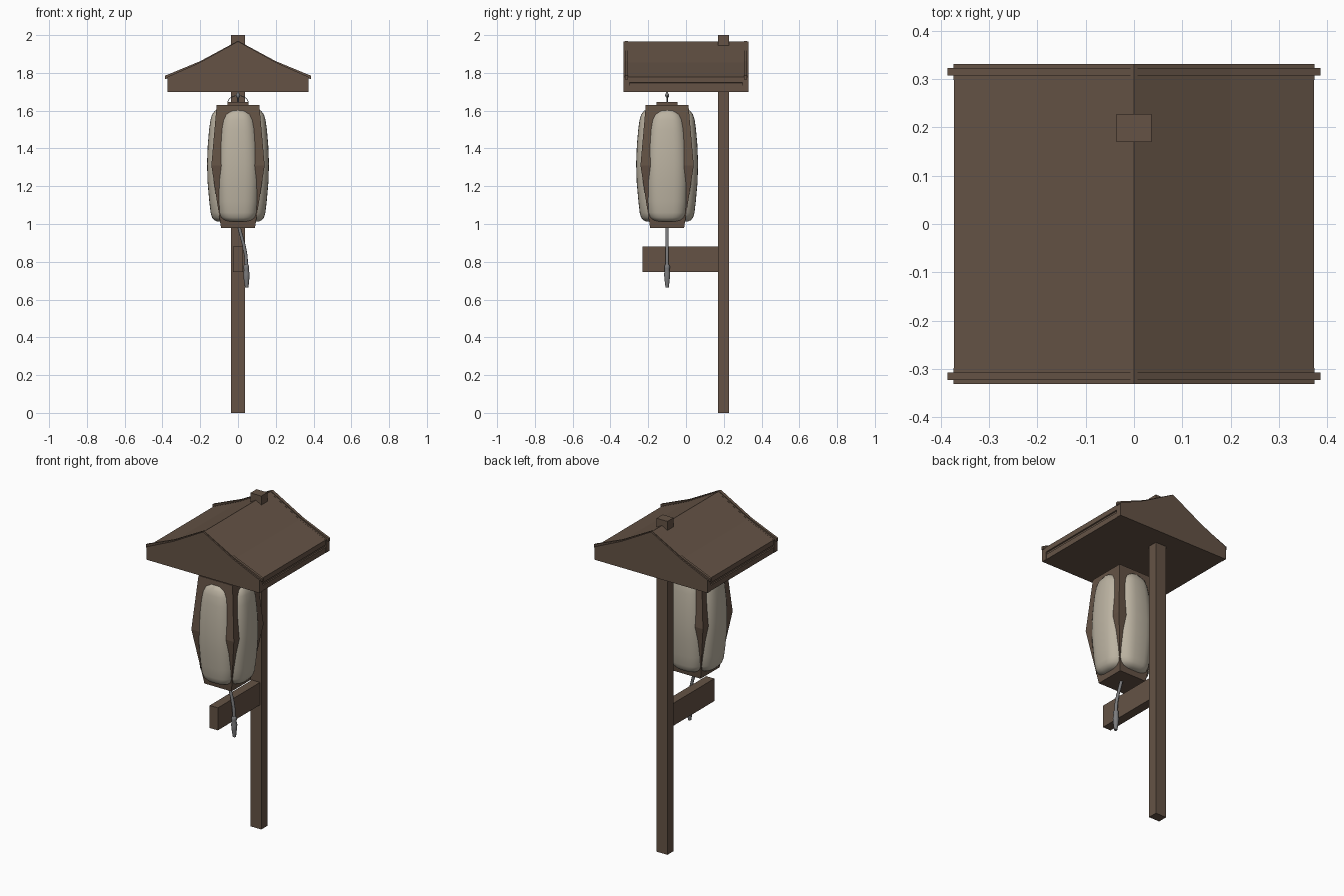
import bpy, bmesh, math
from mathutils import Vector

if "Cube" in bpy.data.objects:
    bpy.data.objects.remove(bpy.data.objects["Cube"])


def material(name, rgb):
    m = bpy.data.materials.new(name)
    m.diffuse_color = (*rgb, 1)
    m.use_nodes = True
    m.node_tree.nodes["Principled BSDF"].inputs["Base Color"].default_value = m.diffuse_color
    return m


WOOD = material("brown wood", (0.128, 0.086, 0.06))
PAPER = material("cream paper", (0.50, 0.45, 0.36))
METAL = material("grey cord", (0.20, 0.20, 0.205))


def finish(name, bm, mat, smooth=None):
    bmesh.ops.recalc_face_normals(bm, faces=bm.faces[:])
    me = bpy.data.meshes.new(name)
    bm.to_mesh(me)
    bm.free()
    me.materials.append(mat)
    ob = bpy.data.objects.new(name, me)
    bpy.context.collection.objects.link(ob)
    if smooth:
        bpy.ops.object.select_all(action='DESELECT')
        ob.select_set(True)
        bpy.context.view_layer.objects.active = ob
        bpy.ops.object.shade_smooth_by_angle(angle=math.radians(smooth))
    return ob


def loft(name, rings, mat, smooth=None):
    """Join rings of points (same count) and cap both ends."""
    bm = bmesh.new()
    vs = [[bm.verts.new(p) for p in r] for r in rings]
    n = len(vs[0])
    for a, b in zip(vs, vs[1:]):
        for i in range(n):
            j = (i + 1) % n
            bm.faces.new((a[i], a[j], b[j], b[i]))
    bm.faces.new(vs[0])
    bm.faces.new(vs[-1])
    return finish(name, bm, mat, smooth)


def square(h, z, cx=0, cy=0):
    return [(cx + sx * h, cy + sy * h, z) for sx, sy in ((-1, -1), (1, -1), (1, 1), (-1, 1))]


def box(name, x, y, z, mat):
    return loft(name, [[(x[0], y[0], k), (x[1], y[0], k), (x[1], y[1], k), (x[0], y[1], k)] for k in z], mat)


def prism(name, half, y0, y1, mat):
    """Mirror a half profile (x, z), running from top centre to bottom, along y."""
    prof = half + [(-x, z) for x, z in reversed(half) if x > 0]
    return loft(name, [[(x, y, z) for x, z in prof] for y in (y0, y1)], mat)


def tube(name, stations, mat, sides=10):
    """Vertical round part: stations are (centre x, z, radius)."""
    rings = [[(cx + r * math.cos(2 * math.pi * i / sides), LY + r * math.sin(2 * math.pi * i / sides), z)
              for i in range(sides)] for cx, z, r in stations]
    return loft(name, rings, mat, 50)


LY = -0.10  # lantern centre in y

# Post and arm
box("post", (-0.036, 0.036), (0.17, 0.228), (0, 2.0), WOOD)
box("arm", (-0.027, 0.027), (-0.23, 0.175), (0.745, 0.88), WOOD)

# Roof body with bent slopes, a groove under the eaves and a closed underside
prism("roof", [(0, 1.966), (0.2, 1.855), (0.373, 1.778), (0.373, 1.748), (0.366, 1.746),
               (0.366, 1.734), (0.372, 1.732), (0.372, 1.70), (0, 1.70)], -0.30, 0.30, WOOD)
for s, side in ((-1, "front"), (1, "back")):
    # Gable boards and the narrow raised trim along their slopes
    prism(side + "_gable", [(0, 1.967), (0.2, 1.856), (0.374, 1.778), (0.374, 1.70), (0, 1.70)],
          s * 0.298, s * 0.331, WOOD)
    prism(side + "_gable_trim", [(0, 1.970), (0.2, 1.862), (0.386, 1.785), (0.386, 1.766),
                                 (0.2, 1.846), (0, 1.950)], s * 0.308, s * 0.323, WOOD)

# Lantern frame: square barrel
loft("lantern_frame", [square(h, z, 0, LY) for h, z in ((0.09, 0.98), (0.141, 1.31), (0.113, 1.63))], WOOD)
box("lantern_cap", (-0.055, 0.055), (LY - 0.055, LY + 0.055), (1.625, 1.645), WOOD)

# Paper: two crossed rounded bodies pushing out through the frame (z, depth, half width)
profile = [(1.012, 0.108, 0.055), (1.02, 0.126, 0.085), (1.035, 0.138, 0.103), (1.06, 0.145, 0.113),
           (1.12, 0.152, 0.119), (1.22, 0.161, 0.124), (1.32, 0.164, 0.124), (1.42, 0.160, 0.118),
           (1.50, 0.153, 0.110), (1.55, 0.146, 0.100), (1.58, 0.137, 0.086), (1.602, 0.120, 0.055)]
N = 40


def power(c):
    return math.copysign(abs(c) ** (2 / 3), c)


for turned in (False, True):
    rings = []
    for z, d, w in profile:
        ring = []
        for i in range(N):
            a = 2 * math.pi * i / N
            u, v = w * power(math.cos(a)), d * power(math.sin(a))
            ring.append((v, LY + u, z) if turned else (u, LY + v, z))
        rings.append(ring)
    loft("side_paper" if turned else "front_paper", rings, PAPER, 50)

# Handle wire above the cap
bm = bmesh.new()
prev = None
for i in range(13):
    a = math.pi * i / 12
    centre = Vector((0.055 * math.cos(a), LY, 1.64 + 0.04 * math.sin(a)))
    out = Vector((math.cos(a), 0, math.sin(a)))
    ring = [bm.verts.new(centre + 0.002 * (out * math.cos(t) + Vector((0, math.sin(t), 0))))
            for t in (k * math.pi / 3 for k in range(6))]
    if prev:
        for k in range(6):
            bm.faces.new((prev[k], prev[k - 1], ring[k - 1], ring[k]))
    prev = ring
finish("handle", bm, METAL, 50)

# Hook, hanging cord and tassel
tube("hook", [(0, 1.64, 0.004), (0, 1.668, 0.004), (0, 1.674, 0.01), (0, 1.686, 0.011),
              (0, 1.692, 0.006), (0, 1.71, 0.006)], METAL)
tube("cord", [(0.004, 0.99, 0.009), (0.017, 0.94, 0.009), (0.033, 0.88, 0.009), (0.042, 0.83, 0.009),
              (0.045, 0.76, 0.009)], METAL)
tube("tassel", [(0.044, 0.785, 0.010), (0.044, 0.778, 0.015), (0.044, 0.765, 0.015), (0.044, 0.757, 0.013),
                (0.045, 0.735, 0.017), (0.045, 0.71, 0.015), (0.046, 0.663, 0.009)], METAL)
